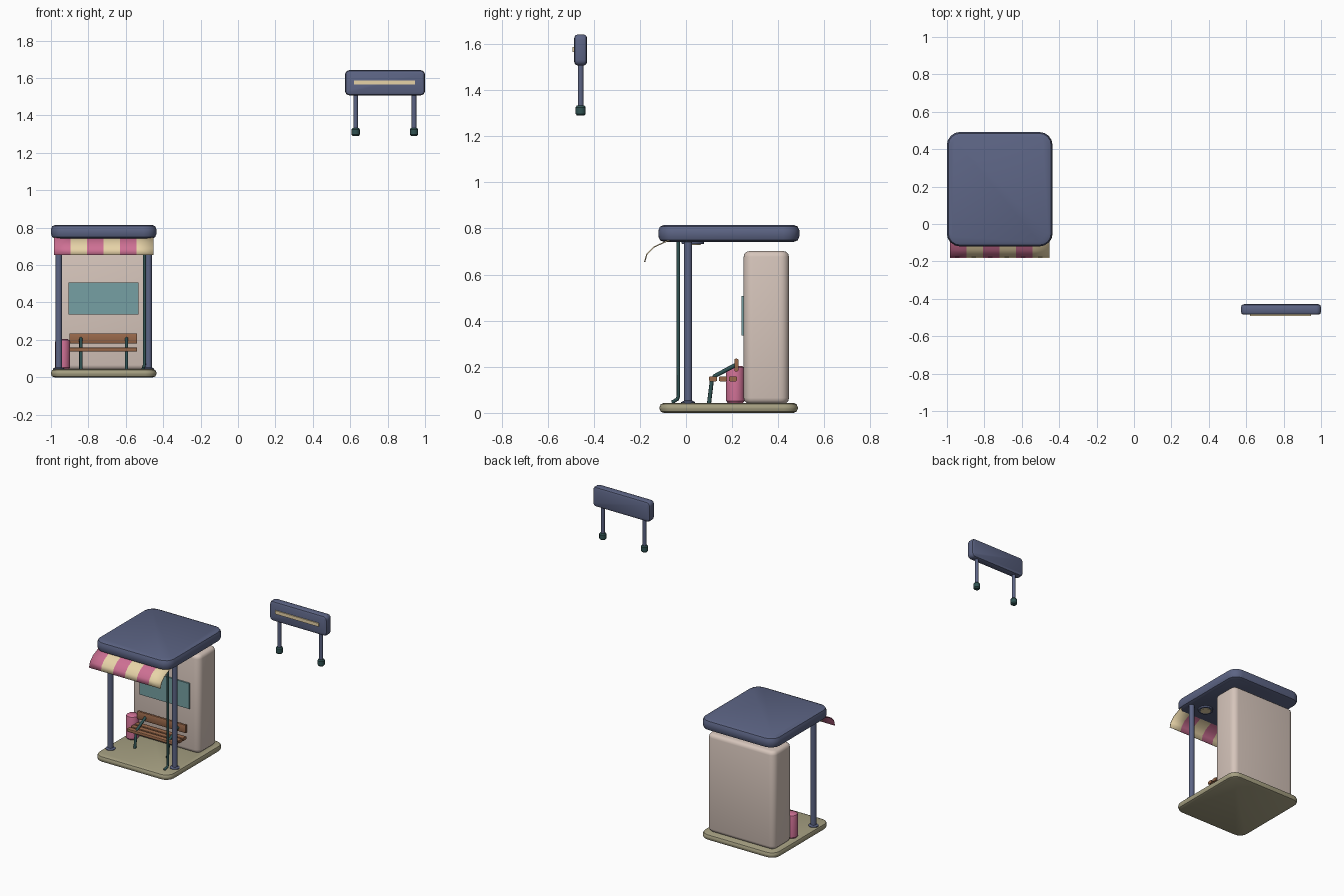
import bpy, bmesh, math
from mathutils import Vector

if "Cube" in bpy.data.objects:
    bpy.data.objects.remove(bpy.data.objects["Cube"], do_unlink=True)


def material(name, rgb):
    lin = [((c / 255 + 0.055) / 1.055) ** 2.4 for c in rgb] + [1.0]
    m = bpy.data.materials.new(name)
    m.use_nodes = True
    m.diffuse_color = lin
    m.node_tree.nodes["Principled BSDF"].inputs["Base Color"].default_value = lin
    return m


NAVY = material("slate_blue", (92, 100, 132))
KHAKI = material("khaki_stone", (166, 160, 130))
WALL = material("warm_plaster", (214, 197, 187))
TEAL = material("teal_glass", (118, 160, 163))
WOOD = material("brown_wood", (152, 104, 74))
GREEN = material("dark_green", (48, 82, 82))
PINK = material("rose_pink", (206, 112, 148))
CREAM = material("cream", (234, 214, 170))


def finish(name, bm, mats, angle=35):
    bmesh.ops.recalc_face_normals(bm, faces=bm.faces)
    mesh = bpy.data.meshes.new(name)
    bm.to_mesh(mesh)
    bm.free()
    for m in mats:
        mesh.materials.append(m)
    ob = bpy.data.objects.new(name, mesh)
    bpy.context.collection.objects.link(ob)
    bpy.ops.object.select_all(action="DESELECT")
    ob.select_set(True)
    bpy.context.view_layer.objects.active = ob
    bpy.ops.object.shade_smooth_by_angle(angle=math.radians(angle))
    return ob


def box(name, lo, hi, mat, corner=0, rim=0, axis=2, seg=4, rim_seg=2):
    """Box with rounded edges along one axis, then a softened rim at both ends."""
    bm = bmesh.new()
    bmesh.ops.create_cube(bm, size=1)
    for v in bm.verts:
        v.co = [l + (c + 0.5) * (h - l) for l, h, c in zip(lo, hi, v.co)]

    def along(e):
        d = e.verts[1].co - e.verts[0].co
        return abs(d[axis]) > 0.9 * d.length
    if corner:
        bmesh.ops.bevel(bm, geom=[e for e in bm.edges if along(e)], offset=corner,
                        segments=seg, profile=0.5, affect="EDGES")
    if rim:
        bmesh.ops.bevel(bm, geom=[e for e in bm.edges if not along(e)], offset=rim,
                        segments=rim_seg, profile=0.5, affect="EDGES")
    return finish(name, bm, [mat])


def lathe(name, x, y, profile, mat, sides=16):
    """Round part from (radius, height) pairs, closed at both ends."""
    bm = bmesh.new()
    rings = []
    for r, z in profile:
        rings.append([bm.verts.new((x + r * math.cos(2 * math.pi * i / sides),
                                    y + r * math.sin(2 * math.pi * i / sides), z))
                      for i in range(sides)])
    for a, b in zip(rings, rings[1:]):
        for i in range(sides):
            j = (i + 1) % sides
            bm.faces.new((a[i], a[j], b[j], b[i]))
    bm.faces.new(rings[0])
    bm.faces.new(rings[-1])
    return finish(name, bm, [mat])


def tube(name, points, radius, mat):
    curve = bpy.data.curves.new(name, "CURVE")
    curve.dimensions = "3D"
    curve.bevel_depth = radius
    curve.bevel_resolution = 2
    curve.use_fill_caps = True
    line = curve.splines.new("POLY")
    line.points.add(len(points) - 1)
    for p, co in zip(line.points, points):
        p.co = (*co, 1)
    curve.materials.append(mat)
    ob = bpy.data.objects.new(name, curve)
    bpy.context.collection.objects.link(ob)
    return ob


MID = -0.718  # centre line of the shelter

# Floor, roof and back block
box("floor_slab", (-1, -0.115, 0), (-0.436, 0.485, 0.043), KHAKI, 0.06, 0.018)
box("roof_slab", (-1, -0.12, 0.742), (-0.436, 0.492, 0.815), NAVY, 0.07, 0.024)
box("back_block", (-0.97, 0.25, 0.04), (-0.466, 0.447, 0.702), WALL, 0.04, 0.025,
    seg=5, rim_seg=3)
box("window_panel", (-0.905, 0.24, 0.335), (-0.532, 0.252, 0.507), TEAL)

# Posts with foot flanges, and ceiling lamps
for side, s in (("right", -1), ("left", 1)):
    x = MID + s * 0.24
    lathe(side + "_post", x, 0.009,
          [(0.03, 0.04), (0.03, 0.047), (0.018, 0.053), (0.018, 0.75)], NAVY)
    lathe(side + "_lamp_ring", MID + s * 0.14, 0.03, [(0.048, 0.732), (0.05, 0.75)], NAVY)
    lathe(side + "_lamp", MID + s * 0.14, 0.03, [(0.033, 0.729), (0.036, 0.735)], CREAM)

# Drain pipe at the front corner
tube("drain_pipe", [(-0.5, -0.033, 0.75), (-0.5, -0.033, 0.075), (-0.502, -0.037, 0.06),
                    (-0.508, -0.06, 0.046)], 0.008, GREEN)

# Striped awning: one bent sheet coloured by stripe
bm = bmesh.new()
profile = [(-0.05, 0.752), (-0.085, 0.747), (-0.14, 0.722), (-0.172, 0.69), (-0.182, 0.655)]
stripes, x0, x1 = 6, -0.985, -0.453
cols = [[bm.verts.new((x0 + (x1 - x0) * i / stripes, y, z)) for y, z in profile]
        for i in range(stripes + 1)]
for i, (a, b) in enumerate(zip(cols, cols[1:])):
    for k in range(len(profile) - 1):
        bm.faces.new((a[k], b[k], b[k + 1], a[k + 1])).material_index = i % 2
awning = finish("awning", bm, [PINK, CREAM])
awning.modifiers.new("thickness", "SOLIDIFY").thickness = 0.005

# Bench: slats, backrest and bent tube supports
for i in range(3):
    y = 0.1 + 0.043 * i
    box(f"seat_slat_{i + 1}", (-0.9, y, 0.137), (-0.54, y + 0.035, 0.158), WOOD, 0.005,
        axis=0, seg=2)
box("bench_backrest", (-0.9, 0.21, 0.18), (-0.54, 0.227, 0.235), WOOD, 0.005, axis=0, seg=2)
for side, s in (("right", -1), ("left", 1)):
    x = MID + s * 0.122
    tube(side + "_bench_support", [(x, 0.1, 0.042), (x, 0.112, 0.14), (x, 0.125, 0.16),
                                   (x, 0.215, 0.208)], 0.009, GREEN)

# Bin beside the bench
lathe("bin", -0.938, 0.214, [(0.032, 0.042), (0.04, 0.052), (0.04, 0.188), (0.037, 0.198),
                             (0.028, 0.204)], PINK, 20)

# Separate hanging sign
SX, SY = 0.785, -0.457
box("sign_board", (0.572, -0.485, 1.507), (1, -0.429, 1.642), NAVY, 0.025, 0.015, axis=1)
box("sign_strip", (0.62, -0.492, 1.565), (0.945, -0.483, 1.588), CREAM)
for side, s in (("right", -1), ("left", 1)):
    x = SX + s * 0.156
    lathe(side + "_sign_leg", x, SY, [(0.0125, 1.32), (0.0125, 1.52)], NAVY, 12)
    lathe(side + "_sign_foot", x, SY, [(0.016, 1.29), (0.022, 1.297), (0.022, 1.326),
                                       (0.016, 1.334)], GREEN, 12)
